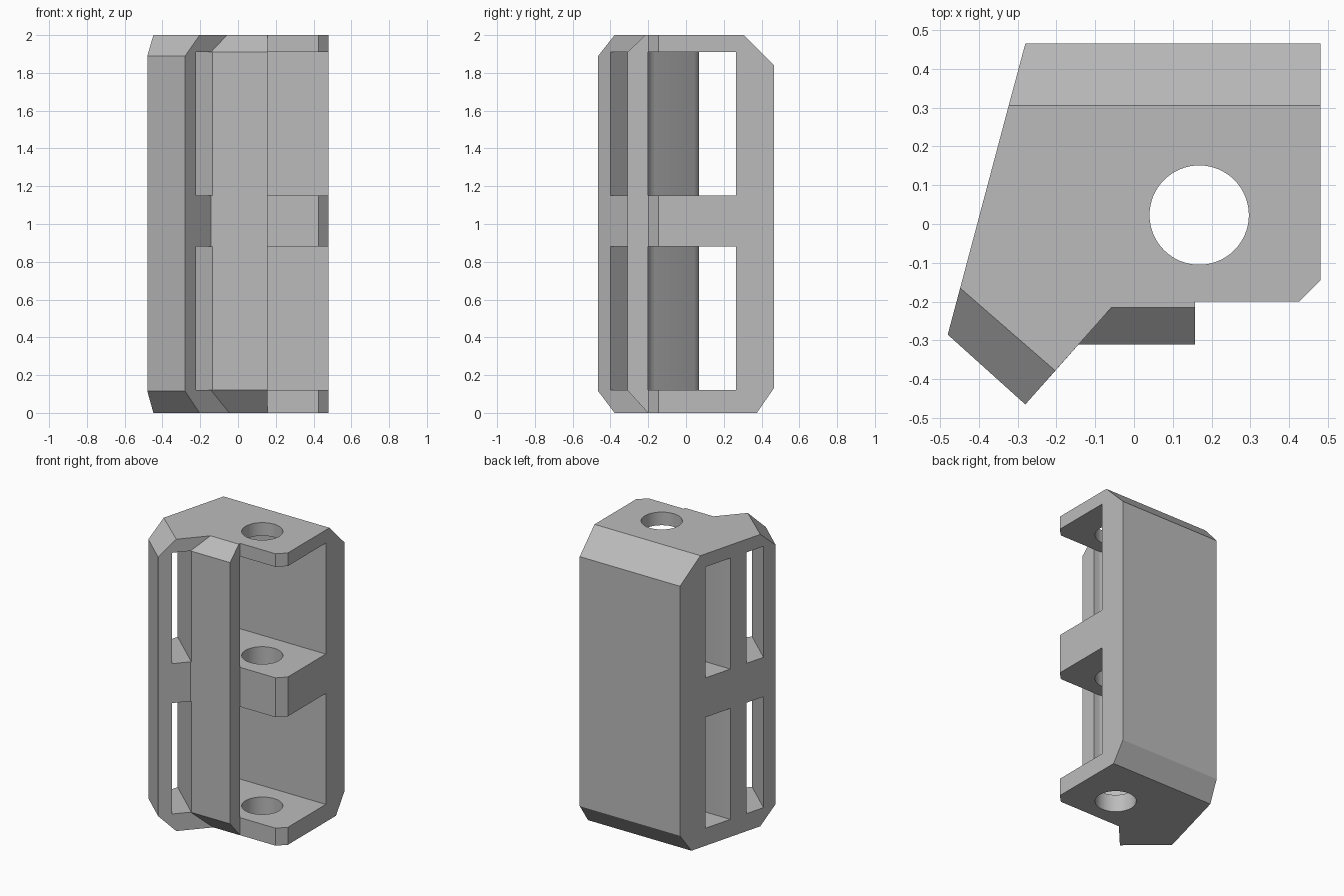
import bpy, bmesh, math

cube = bpy.data.objects.get("Cube")
if cube:
    bpy.data.objects.remove(cube, do_unlink=True)

grey = bpy.data.materials.new("plain grey")
grey.use_nodes = True
grey.diffuse_color = (0.5, 0.5, 0.5, 1)
grey.node_tree.nodes["Principled BSDF"].inputs["Base Color"].default_value = (0.5, 0.5, 0.5, 1)


def make_object(name, bm):
    bmesh.ops.recalc_face_normals(bm, faces=bm.faces)
    mesh = bpy.data.meshes.new(name)
    bm.to_mesh(mesh)
    bm.free()
    mesh.materials.append(grey)
    obj = bpy.data.objects.new(name, mesh)
    bpy.context.collection.objects.link(obj)
    return obj


def loft(name, rings):
    """Join closed rings of points into a capped solid."""
    bm = bmesh.new()
    rows = [[bm.verts.new(p) for p in ring] for ring in rings]
    n = len(rows[0])
    for a, b in zip(rows, rows[1:]):
        for i in range(n):
            j = (i + 1) % n
            bm.faces.new((a[i], a[j], b[j], b[i]))
    bm.faces.new(rows[0][::-1])
    bm.faces.new(rows[-1])
    return make_object(name, bm)


def prism(name, outline, z0, z1):
    return loft(name, [[(x, y, z) for x, y in outline] for z in (z0, z1)])


def cut(target, cutter):
    mod = target.modifiers.new(cutter.name, 'BOOLEAN')
    mod.operation = 'DIFFERENCE'
    mod.solver = 'EXACT'
    mod.object = cutter
    cutter.hide_render = True
    bpy.context.view_layer.objects.active = target
    bpy.ops.object.modifier_apply(modifier=mod.name)
    bpy.data.objects.remove(cutter, do_unlink=True)


# Body corners: outline, bottom outline, bevel start low, bevel start high, top outline
corners = [
    ((-.48, -.285), (-.448, -.165), .115, 1.89, (-.448, -.165)),
    ((-.28, -.465), (-.203, -.378), .115, 1.89, (-.203, -.378)),
    ((-.143, -.31), (-.046, -.201), .12, 1.91, (-.058, -.215)),
    ((.157, -.31), (.157, -.201), .12, 1.91, (.157, -.215)),
    ((.157, -.2), (.157, -.2), .1, 1.93, (.157, -.2)),
    ((.425, -.2), (.425, -.2), .1, 1.93, (.425, -.2)),
    ((.48, -.145), (.48, -.145), .1, 1.93, (.48, -.145)),
    ((.48, .465), (.48, .375), .13, 1.84, (.48, .305)),
    ((-.28, .465), (-.304, .375), .13, 1.84, (-.323, .305)),
]
body = loft("bracket_body", [
    [(*c[1], 0) for c in corners],
    [(*c[0], c[2]) for c in corners],
    [(*c[0], c[3]) for c in corners],
    [(*c[4], 2) for c in corners],
])

# Slanted slit behind the corner post
slit = [(-.1, -.508), (-.02, -.414), (-.545, .058), (-.625, -.036)]
# Open bay with a curved inner wall and a window through the side
bay = [(.7, .265), (-.7, .265), (-.7, .07), (-.16, .07), (-.138, .062), (-.115, .043),
       (.06, -.165), (.078, -.185), (.1, -.197), (.12, -.2), (.157, -.2), (.2, -.3), (.7, -.3)]
for level, (z0, z1) in enumerate(((.12, .88), (1.15, 1.91))):
    cut(body, prism(f"slit_cutter_{level}", slit, z0, z1))
    cut(body, prism(f"bay_cutter_{level}", bay, z0, z1))

# Round pin hole through all three shelves
steps = 64
circle = [(.168 + .128 * math.cos(math.tau * i / steps), .023 + .128 * math.sin(math.tau * i / steps))
          for i in range(steps)]
cut(body, prism("pin_hole_cutter", circle, -.1, 2.1))

bpy.ops.object.select_all(action='DESELECT')
body.select_set(True)
bpy.context.view_layer.objects.active = body
bpy.ops.object.shade_smooth_by_angle(angle=math.radians(25))
